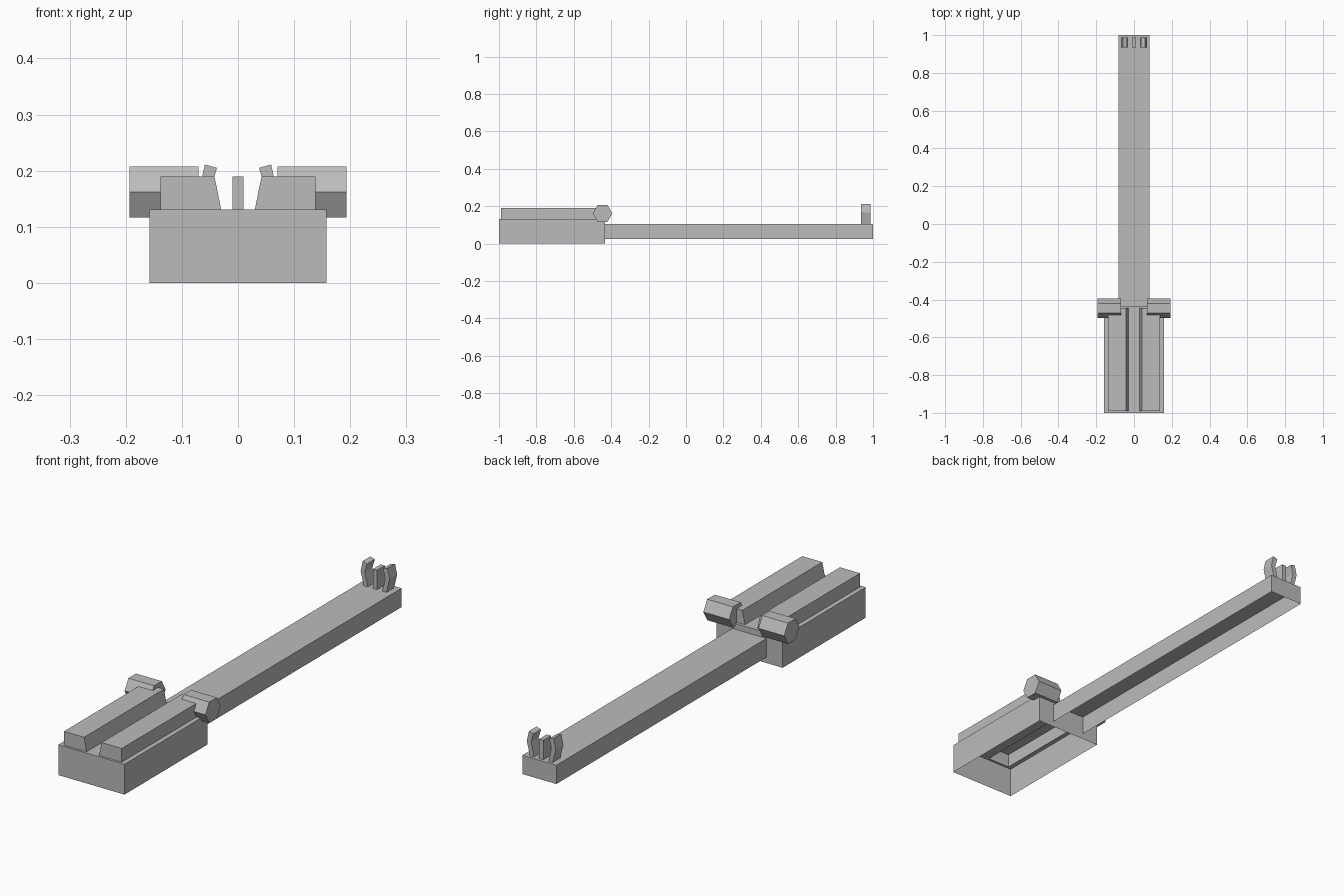
import bpy, bmesh, math
from mathutils import Matrix, Vector

cube = bpy.data.objects.get("Cube")
if cube:
    bpy.data.objects.remove(cube, do_unlink=True)

GREY = (0.5, 0.5, 0.5, 1.0)
grey = bpy.data.materials.new("plain_grey")
grey.use_nodes = True
grey.diffuse_color = GREY
grey.node_tree.nodes["Principled BSDF"].inputs["Base Color"].default_value = GREY


def finish(name, bm):
    """Turn a bmesh into a flat shaded grey object."""
    bmesh.ops.recalc_face_normals(bm, faces=bm.faces)
    mesh = bpy.data.meshes.new(name)
    bm.to_mesh(mesh)
    bm.free()
    mesh.materials.append(grey)
    obj = bpy.data.objects.new(name, mesh)
    bpy.context.collection.objects.link(obj)
    return obj


def open_shell(xs, ys, top, bottom):
    """Thin shell, open below: a gridded top with walls hanging from its rim."""
    bm = bmesh.new()
    grid = [[bm.verts.new((x, y, top)) for x in xs] for y in ys]
    for low, high in zip(grid, grid[1:]):
        for i in range(len(xs) - 1):
            bm.faces.new((low[i], low[i + 1], high[i + 1], high[i]))
    rim = [e for e in bm.edges if e.is_boundary]
    walls = bmesh.ops.extrude_edge_only(bm, edges=rim)["geom"]
    for v in walls:
        if isinstance(v, bmesh.types.BMVert):
            v.co.z = bottom
    return bm


def extruded_profile(name, points, y0, y1):
    """Closed x-z outline swept from y0 to y1."""
    bm = bmesh.new()
    face = bm.faces.new([bm.verts.new((x, y0, z)) for x, z in points])
    swept = bmesh.ops.extrude_face_region(bm, geom=[face])["geom"]
    verts = [v for v in swept if isinstance(v, bmesh.types.BMVert)]
    bmesh.ops.translate(bm, vec=(0, y1 - y0, 0), verts=verts)
    return finish(name, bm)


# Base housing with two hollow rails raised out of its top
SIDE, RAIL_OUT, RAIL_IN = 0.158, 0.138, 0.03
BASE_TOP, RAIL_TOP = 0.131, 0.19
bm = open_shell((-SIDE, -RAIL_OUT, -RAIL_IN, RAIL_IN, RAIL_OUT, SIDE),
                (-1.0, -0.99, -0.445, -0.433), BASE_TOP, 0.0)
bm.normal_update()
rail_faces = []
for f in bm.faces:
    c = f.calc_center_median()
    if abs(f.normal.z) > 0.9 and RAIL_IN < abs(c.x) < RAIL_OUT and -0.99 < c.y < -0.445:
        rail_faces.append(f)
for f in bmesh.ops.extrude_discrete_faces(bm, faces=rail_faces)["faces"]:
    for v in f.verts:
        v.co.z = RAIL_TOP
        if abs(v.co.x) < 0.05:          # sloped inner wall of the rail
            v.co.x *= 1.4
bmesh.ops.remove_doubles(bm, verts=bm.verts, dist=0.0001)
finish("base_with_rails", bm)

# Long arm, also open below
finish("long_arm", open_shell((-0.081, 0.081), (-0.433, 1.0), 0.106, 0.025))

# Hexagonal knobs and bent outer prongs on both sides
PRONG_Y = (0.935, 0.987)
BLADE = [(0.034, 0.105), (0.054, 0.105), (0.069, 0.166),
         (0.059, 0.211), (0.0375, 0.205), (0.049, 0.166)]
for side, label in ((1, "left"), (-1, "right")):
    bm = bmesh.new()
    bmesh.ops.create_cone(bm, cap_ends=True, segments=6, radius1=0.052,
                          radius2=0.052, depth=0.123)
    turn = Matrix.Rotation(math.radians(90), 4, "Y")
    bmesh.ops.transform(bm, matrix=turn, verts=bm.verts)
    bmesh.ops.translate(bm, vec=Vector((side * 0.1315, -0.446, 0.162)), verts=bm.verts)
    finish(label + "_knob", bm)
    extruded_profile(label + "_prong", [(side * x, z) for x, z in BLADE], *PRONG_Y)

# Straight middle prong
extruded_profile("middle_prong", [(-0.01, 0.105), (0.01, 0.105),
                                  (0.01, 0.19), (-0.01, 0.19)], *PRONG_Y)
